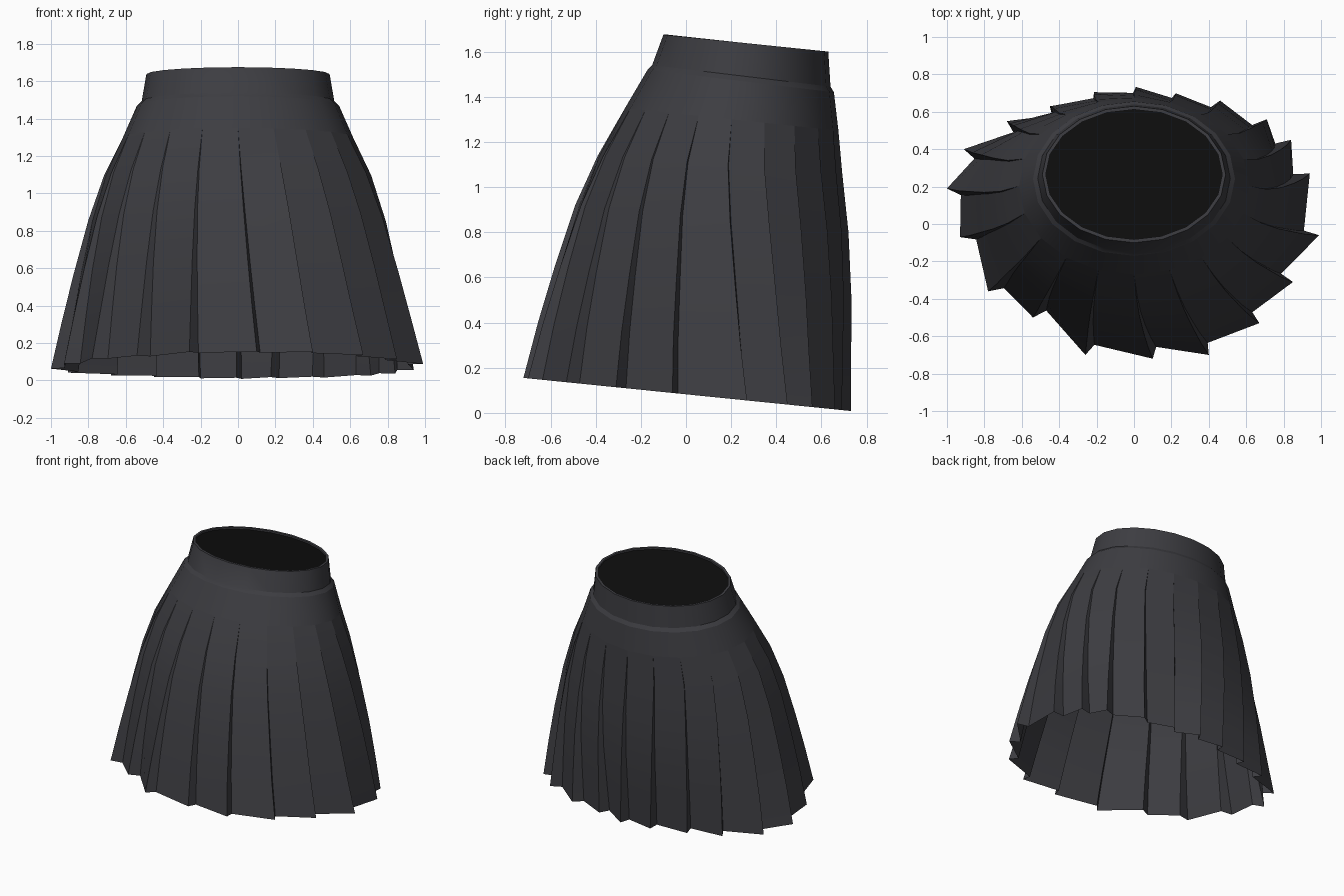
import bpy, bmesh, math

cube = bpy.data.objects.get("Cube")
if cube:
    bpy.data.objects.remove(cube, do_unlink=True)


def make_material(name, color):
    mat = bpy.data.materials.new(name)
    mat.use_nodes = True
    mat.diffuse_color = (*color, 1)
    bsdf = mat.node_tree.nodes["Principled BSDF"]
    bsdf.inputs["Base Color"].default_value = (*color, 1)
    bsdf.inputs["Roughness"].default_value = 0.9
    return mat


charcoal = make_material("charcoal_cloth", (0.046, 0.046, 0.053))
black = make_material("black_lining", (0.004, 0.004, 0.004))

# Tilted elliptical rings: front z, front y, back z, back y, half width
WAIST = [
    (1.675, -0.10, 1.60, 0.63, 0.49),
    (1.54, -0.15, 1.445, 0.64, 0.515),
    (1.52, -0.17, 1.42, 0.655, 0.54),
]
PLEATED = [
    (1.35, -0.27, 1.25, 0.675, 0.615),
    (1.14, -0.39, 1.06, 0.69, 0.71),
    (0.92, -0.49, 0.80, 0.715, 0.79),
    (0.65, -0.58, 0.50, 0.725, 0.865),
    (0.40, -0.655, 0.26, 0.72, 0.925),
    (0.155, -0.72, 0.01, 0.715, 0.985),
]
# Outer fold corners along the hem, counter-clockwise from the front
HEM_TIPS = [
    (0.10, -0.72), (0.40, -0.70), (0.67, -0.53), (0.85, -0.31), (0.99, -0.06),
    (0.94, 0.27), (0.84, 0.45), (0.71, 0.56), (0.46, 0.66), (0.22, 0.69),
    (0.02, 0.73), (-0.20, 0.70), (-0.45, 0.63), (-0.68, 0.55), (-0.91, 0.40),
    (-1.00, 0.19), (-0.93, -0.07), (-0.78, -0.36), (-0.54, -0.50), (-0.26, -0.70),
]
COUNT = len(HEM_TIPS)


def ring_point(ring, angle, scale=1.0, inset=0.0, drop=0.0):
    zf, yf, zb, yb, half = ring
    u, v = math.cos(angle) * scale, math.sin(angle) * scale
    return (u * (half - inset),
            (yf + yb) / 2 + v * ((yb - yf) / 2 - inset),
            (zf + zb) / 2 + v * (zb - zf) / 2 - drop)


def even_angle(i):
    return -math.pi / 2 + i * math.tau / COUNT


def plain_ring(ring, inset=0.0, drop=0.0):
    return [ring_point(ring, even_angle(i), 1, inset, drop) for i in range(COUNT)]


def pleat_ring(ring):
    """Fold corner and tucked corner for every pleat; the folds deepen downwards."""
    top, hem = PLEATED[0], PLEATED[-1]
    t = (top[0] - ring[0]) / (top[0] - hem[0])
    points = []
    for i, (x, y) in enumerate(HEM_TIPS):
        u = x / hem[4]
        v = (y - (hem[1] + hem[3]) / 2) / ((hem[3] - hem[1]) / 2)
        base = even_angle(i)
        shift = math.remainder(math.atan2(v, u) - base, math.tau)
        angle = base + shift * t
        scale = 1 + (math.hypot(u, v) - 1) * t
        points.append(ring_point(ring, angle, scale))
        points.append(ring_point(ring, angle + 0.03 * t, scale - 0.085 * t))
    return points


def build(name, rings, mat, cap=False):
    """Bridge rings of points from top to bottom into one surface."""
    bm = bmesh.new()
    rows = [[bm.verts.new(p) for p in ring] for ring in rings]
    for upper, lower in zip(rows, rows[1:]):
        n = len(upper)
        for i in range(n):
            j = (i + 1) % n
            bm.faces.new((upper[i], lower[i], lower[j], upper[j]))
    if cap:
        bm.faces.new(rows[0])
    bmesh.ops.remove_doubles(bm, verts=bm.verts[:], dist=0.0005)
    mesh = bpy.data.meshes.new(name)
    bm.to_mesh(mesh)
    bm.free()
    mesh.materials.append(mat)
    obj = bpy.data.objects.new(name, mesh)
    bpy.context.collection.objects.link(obj)
    bpy.ops.object.select_all(action='DESELECT')
    obj.select_set(True)
    bpy.context.view_layer.objects.active = obj
    bpy.ops.object.shade_smooth_by_angle(angle=math.radians(25))
    return obj


# Waistband with a thin rim, and the plain yoke under it
build("waistband", [plain_ring(WAIST[0], 0.018, 0.02), plain_ring(WAIST[0], 0.018)]
      + [plain_ring(r) for r in WAIST], charcoal)
build("yoke", [plain_ring(WAIST[2]), plain_ring(PLEATED[0])], charcoal)

# Knife pleats down to the slanted hem
build("pleats", [pleat_ring(r) for r in PLEATED], charcoal)

# Dark closure just inside the waist opening
build("waist_lining", [plain_ring(WAIST[0], 0.018, 0.012)], black, cap=True)
